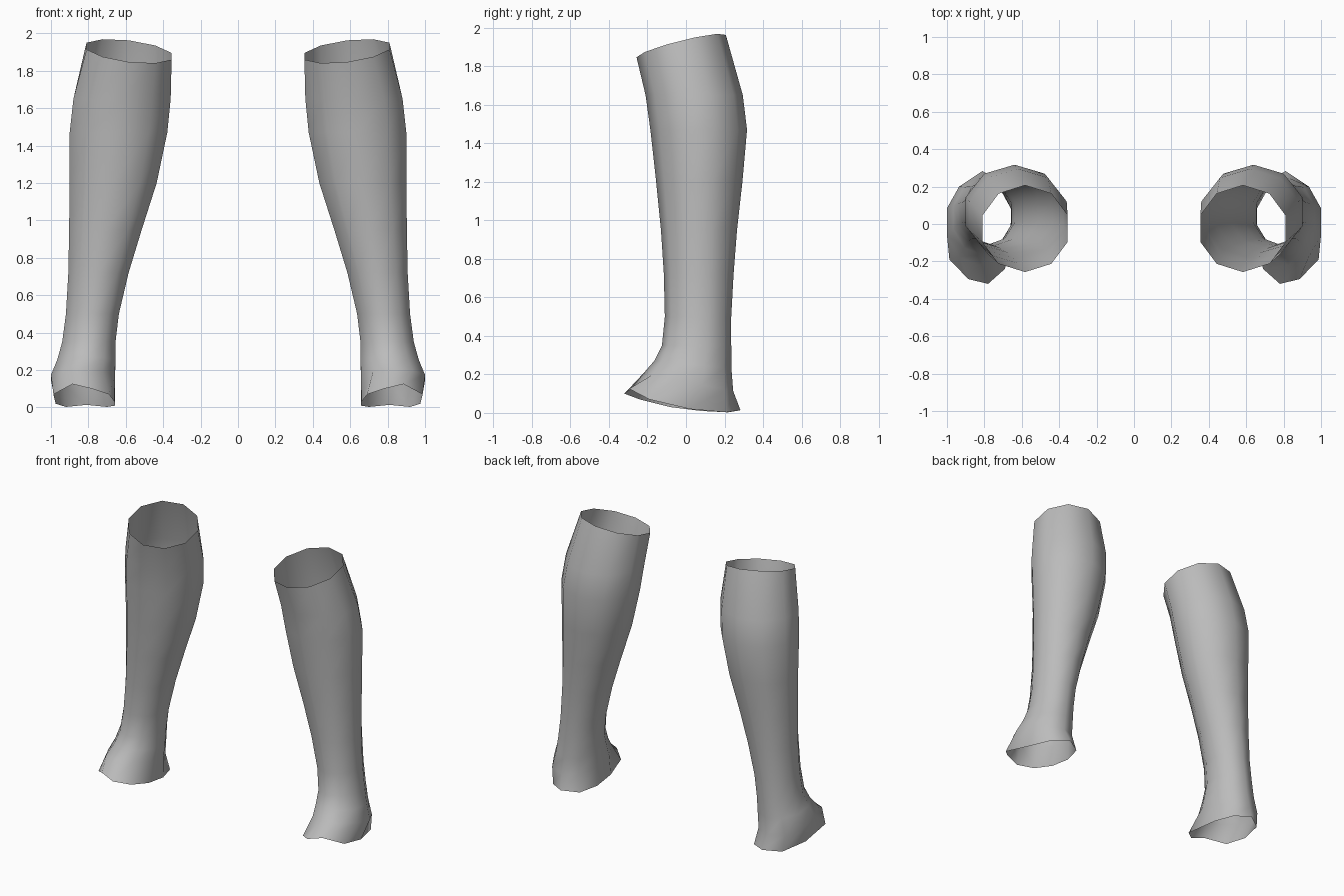
import bpy
import bmesh
from math import sin, cos, pi

SIDES = 10

cube = bpy.data.objects.get("Cube")
if cube:
    bpy.data.objects.remove(cube)

grey = bpy.data.materials.new("plain grey")
grey.use_nodes = True
colour = (0.5, 0.5, 0.5, 1)
grey.diffuse_color = colour
grey.node_tree.nodes["Principled BSDF"].inputs["Base Color"].default_value = colour

# Uneven open hem over the foot, from the toe round by the outer side
HEM = [(0.78, -0.32, 0.10), (0.885, -0.295, 0.125), (0.987, -0.19, 0.07),
       (0.975, 0.02, 0.02), (0.92, 0.21, 0.003), (0.81, 0.283, 0.014),
       (0.70, 0.22, 0.003), (0.657, 0.08, 0.01), (0.66, -0.08, 0.03),
       (0.69, -0.24, 0.07)]

# Leg sections: height, inner x, outer x, front y, back y, tilt in x, tilt in y
SECTIONS = [
    (0.16, 0.658, 1.0, -0.22, 0.245, 0, -0.2),
    (0.25, 0.655, 0.966, -0.165, 0.236, 0, -0.1),
    (0.35, 0.655, 0.94, -0.125, 0.235, 0, 0),
    (0.50, 0.637, 0.92, -0.11, 0.235, 0, 0),
    (0.72, 0.585, 0.907, -0.115, 0.247, 0, 0),
    (0.95, 0.515, 0.903, -0.13, 0.265, 0, 0),
    (1.20, 0.435, 0.90, -0.155, 0.293, 0, 0),
    (1.47, 0.378, 0.90, -0.185, 0.317, 0, 0),
    (1.65, 0.36, 0.88, -0.21, 0.295, 0, 0),
    (1.905, 0.355, 0.81, -0.257, 0.207, 0.12, 0.25),
]


def section_ring(z, x0, x1, y0, y1, tilt_x, tilt_y):
    points = []
    for k in range(SIDES):
        a = 2 * pi * k / SIDES
        dx = sin(a) * (x1 - x0) / 2 / cos(pi / SIDES)
        dy = -cos(a) * (y1 - y0) / 2
        points.append(((x0 + x1) / 2 + dx, (y0 + y1) / 2 + dy,
                       z + tilt_x * dx + tilt_y * dy))
    return points


def build_leg(name, side):
    bm = bmesh.new()
    rings = [[bm.verts.new((side * x, y, z)) for x, y, z in ring]
             for ring in [HEM] + [section_ring(*s) for s in SECTIONS]]
    for low, high in zip(rings, rings[1:]):
        for k in range(SIDES):
            n = (k + 1) % SIDES
            quad = [low[k], low[n], high[n], high[k]]
            face = bm.faces.new(quad if side > 0 else quad[::-1])
            face.smooth = True
    mesh = bpy.data.meshes.new(name)
    bm.to_mesh(mesh)
    bm.free()
    mesh.materials.append(grey)
    bpy.context.collection.objects.link(bpy.data.objects.new(name, mesh))


# The pair of open lower legs
build_leg("left_lower_leg", 1)
build_leg("right_lower_leg", -1)
